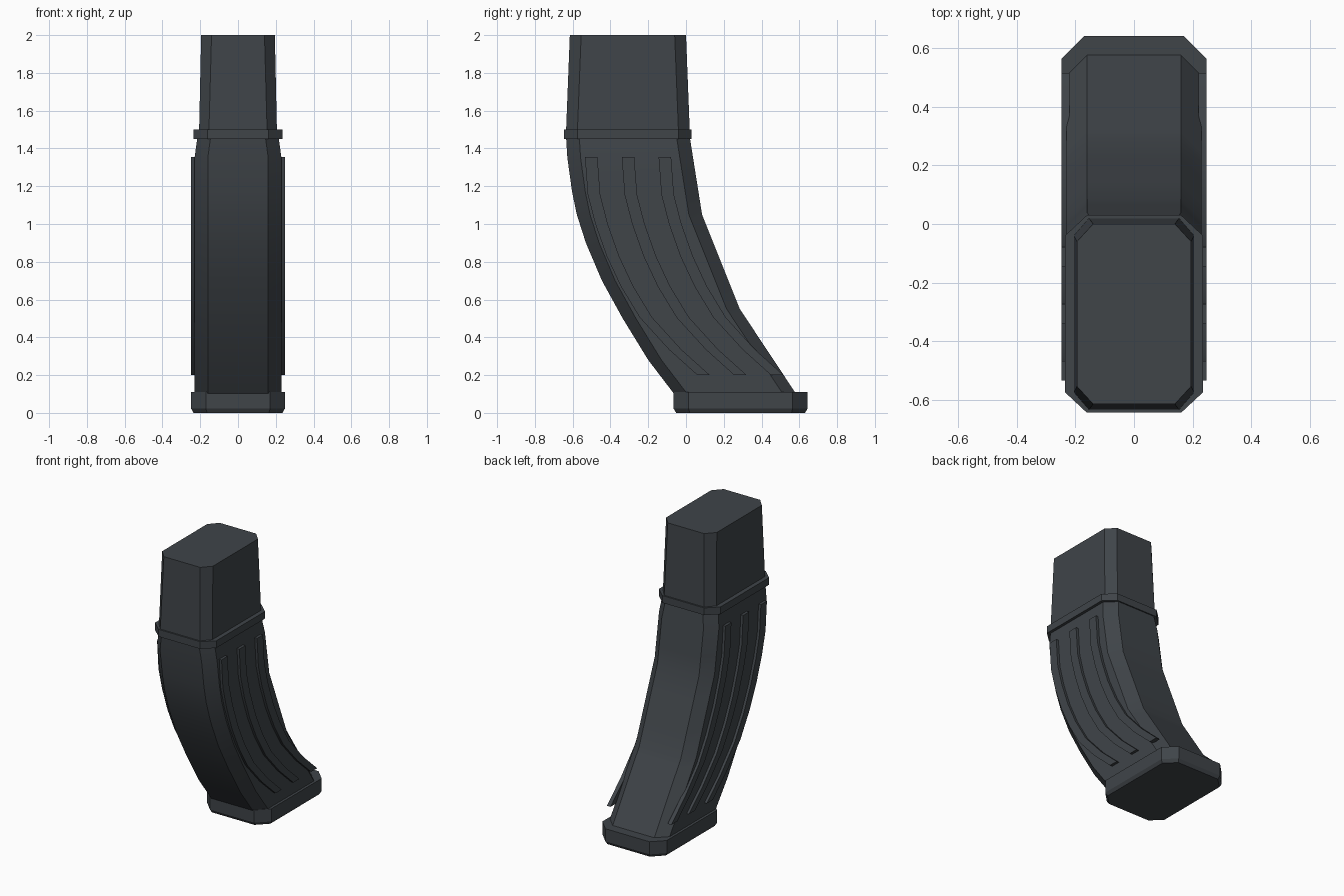
import bpy, bmesh, math

if "Cube" in bpy.data.objects:
    bpy.data.objects.remove(bpy.data.objects["Cube"])

dark = bpy.data.materials.new("dark_slate_polymer")
dark.diffuse_color = (0.05, 0.058, 0.066, 1)
dark.use_nodes = True
dark.node_tree.nodes["Principled BSDF"].inputs["Base Color"].default_value = dark.diffuse_color


def finish(name, bm, smooth=False):
    bmesh.ops.recalc_face_normals(bm, faces=bm.faces)
    me = bpy.data.meshes.new(name)
    bm.to_mesh(me)
    bm.free()
    me.materials.append(dark)
    ob = bpy.data.objects.new(name, me)
    bpy.context.collection.objects.link(ob)
    if smooth:
        bpy.ops.object.select_all(action='DESELECT')
        ob.select_set(True)
        bpy.context.view_layer.objects.active = ob
        bpy.ops.object.shade_smooth_by_angle(angle=math.radians(25))
    return ob


def bridge(bm, rings):
    """Skin a list of vertex rings and cap both ends."""
    n = len(rings[0])
    for a, b in zip(rings, rings[1:]):
        for i in range(n):
            j = (i + 1) % n
            bm.faces.new((a[i], a[j], b[j], b[i]))
    bm.faces.new(rings[0])
    bm.faces.new(rings[-1])


def loft(name, sections, smooth=False):
    """Sections are (z, front y, back y, half width, chamfer x, chamfer y)."""
    bm = bmesh.new()
    rings = []
    for z, f, b, w, cx, cy in sections:
        pts = [(-w + cx, f), (w - cx, f), (w, f + cy), (w, b - cy),
               (w - cx, b), (-w + cx, b), (-w, b - cy), (-w, f + cy)]
        rings.append([bm.verts.new((x, y, z)) for x, y in pts])
    bridge(bm, rings)
    return finish(name, bm, smooth)


def interp(table, z):
    for (z0, y0), (z1, y1) in zip(table, table[1:]):
        if z0 <= z <= z1:
            return y0 + (y1 - y0) * (z - z0) / (z1 - z0)
    return table[-1][1]


# Curved body: fine front curve, three straight runs at the back
front = [(0.09, -0.055), (0.28, -0.20), (0.5, -0.335), (0.7, -0.445), (0.9, -0.53),
         (1.05, -0.578), (1.17, -0.603), (1.35, -0.628), (1.46, -0.635)]
back = [(0.09, 0.59), (0.55, 0.285), (1.05, 0.085), (1.46, 0.02)]
levels = sorted({z for z, _ in front} | {z for z, _ in back})
loft("curved_body", [(z, interp(front, z), interp(back, z),
                      0.215 if z > 1.4 else 0.23, 0.07, 0.07) for z in levels], True)

# Upper neck, collar and floor plate
loft("upper_neck", [(1.49, -0.635, 0.02, 0.206, 0.052, 0.06),
                    (2.0, -0.615, 0.0, 0.195, 0.055, 0.06)])
loft("collar", [(1.45, -0.645, 0.03, 0.236, 0.075, 0.07),
                (1.5, -0.645, 0.03, 0.236, 0.075, 0.07)])
loft("floor_plate", [(0.0, -0.052, 0.63, 0.235, 0.072, 0.072),
                     (0.022, -0.065, 0.643, 0.248, 0.078, 0.078),
                     (0.11, -0.065, 0.643, 0.248, 0.078, 0.078)])

# Three curved ribs on each side
rib_path = [(0.2, 0.06), (0.335, -0.09), (0.505, -0.245), (0.67, -0.345),
            (0.83, -0.42), (1.0, -0.48), (1.155, -0.52), (1.355, -0.535)]
for side, label in ((1, "right"), (-1, "left")):
    for k in range(3):
        bm = bmesh.new()
        rings = []
        for z, y in rib_path:
            y0 = y + 0.195 * k
            y1 = y0 + 0.066
            rings.append([bm.verts.new((side * x, yy, z)) for x, yy in
                          ((0.22, y0), (0.248, y0), (0.248, y1), (0.22, y1))])
        bridge(bm, rings)
        finish(f"{label}_rib_{k + 1}", bm, True)
